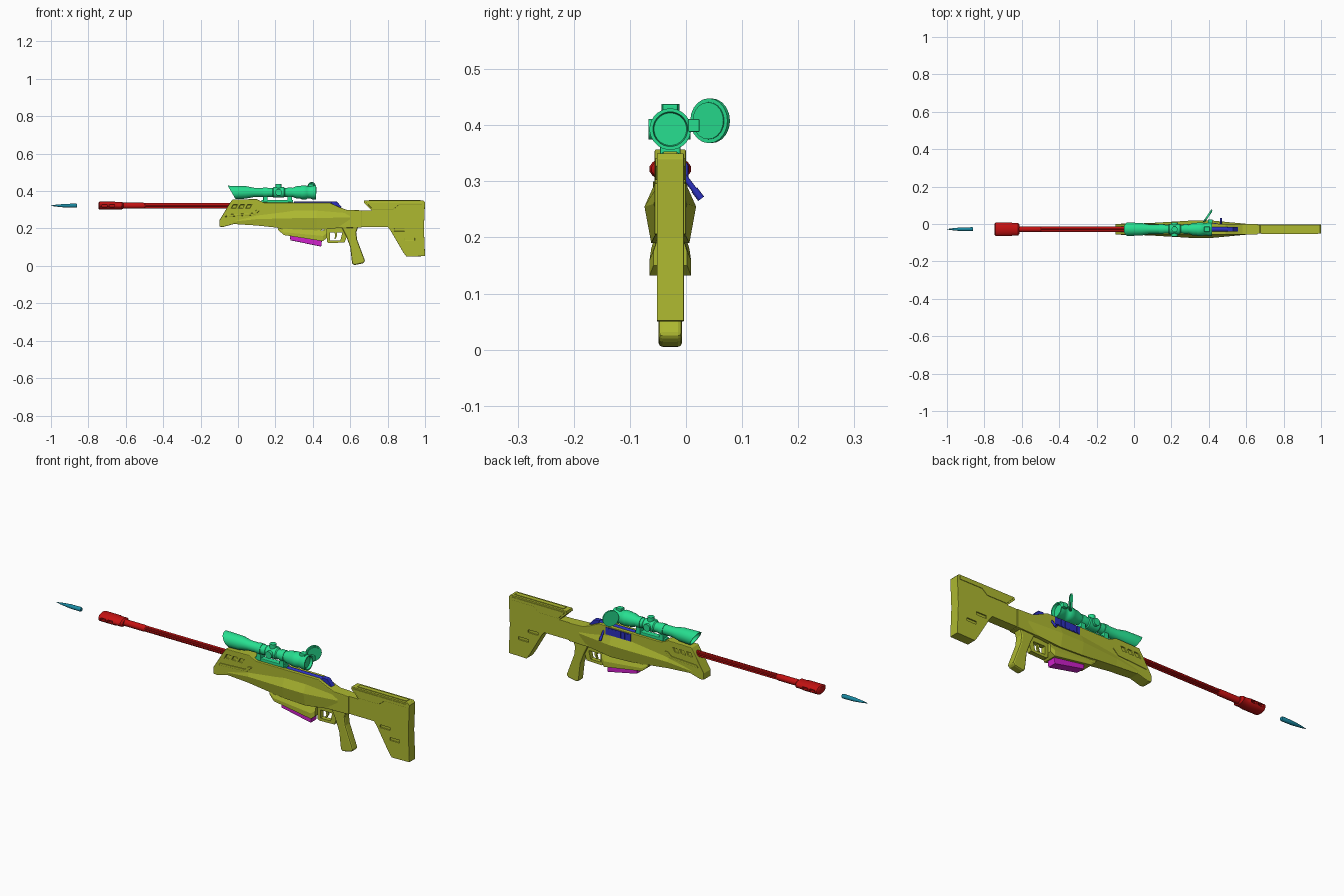
import bpy, bmesh, math
from mathutils import Vector

if "Cube" in bpy.data.objects:
    bpy.data.objects.remove(bpy.data.objects["Cube"])

CENTRE_Y = -0.028
AXIS_Z = 0.322
SCOPE_Z = 0.393


def material(name, r, g, b):
    m = bpy.data.materials.new(name)
    m.use_nodes = True
    m.diffuse_color = (r, g, b, 1)
    m.node_tree.nodes["Principled BSDF"].inputs["Base Color"].default_value = (r, g, b, 1)
    return m


olive = material("olive", 0.42, 0.48, 0.03)
green = material("sea green", 0.02, 0.74, 0.28)
red = material("red", 0.55, 0.006, 0.006)
blue = material("blue", 0.025, 0.03, 0.52)
magenta = material("magenta", 0.62, 0.015, 0.6)
teal = material("teal", 0.01, 0.25, 0.36)


def finish(name, bm, mat, smooth=None, bevel=0):
    bmesh.ops.recalc_face_normals(bm, faces=bm.faces)
    mesh = bpy.data.meshes.new(name)
    bm.to_mesh(mesh)
    bm.free()
    mesh.materials.append(mat)
    ob = bpy.data.objects.new(name, mesh)
    ob.location.y = CENTRE_Y
    bpy.context.collection.objects.link(ob)
    if bevel:
        mod = ob.modifiers.new("soft edges", "BEVEL")
        mod.width, mod.segments, mod.limit_method = bevel, 2, "ANGLE"
        mod.angle_limit = math.radians(40)
    if smooth:
        bpy.ops.object.select_all(action="DESELECT")
        ob.select_set(True)
        bpy.context.view_layer.objects.active = ob
        bpy.ops.object.shade_smooth_by_angle(angle=math.radians(smooth))
    return ob


def bridge(bm, rings):
    """Skin a row of equal closed rings and cap both ends."""
    rings = [[bm.verts.new(p) for p in ring] for ring in rings]
    n = len(rings[0])
    for a, b in zip(rings, rings[1:]):
        for i in range(n):
            bm.faces.new((a[i], a[(i + 1) % n], b[(i + 1) % n], b[i]))
    bm.faces.new(rings[0])
    bm.faces.new(rings[-1])


def extrude(name, outline, half, mat, bevel=0.0, y=0.0):
    """Side outline (x, z) given a thickness."""
    bm = bmesh.new()
    bridge(bm, [[(x, y + s * half, z) for x, z in outline] for s in (-1, 1)])
    return finish(name, bm, mat, bevel=bevel)


def box(name, x0, x1, z0, z1, half, mat, bevel=0.0, y=0.0):
    return extrude(name, [(x0, z0), (x1, z0), (x1, z1), (x0, z1)], half, mat, bevel, y)


def loft(name, sections, mat):
    """Cross-sections (half width, z) mirrored about the middle, placed along x."""
    bm = bmesh.new()
    bridge(bm, [[(x, w, z) for w, z in s] + [(x, -w, z) for w, z in reversed(s)]
                for x, s in sections])
    return finish(name, bm, mat)


def lathe(name, profile, z, mat, sides=20, wide=1.0, flute=0.0, slant=0.0):
    """Turn (x, radius) around an axis along x; slant shears the front rings."""
    bm = bmesh.new()
    rings = []
    for k, (x, r) in enumerate(profile):
        ring = []
        for i in range(sides):
            a = 2 * math.pi * (i + 0.5) / sides
            rad = r * (1 - flute * (i % 2))
            dz = rad * math.sin(a)
            ring.append((x - (slant * dz if k < 3 else 0), wide * rad * math.cos(a), z + dz))
        rings.append(ring)
    bridge(bm, rings)
    return finish(name, bm, mat, smooth=35)


def rod(name, a, b, r, mat, sides=16):
    a, b = Vector(a), Vector(b)
    bm = bmesh.new()
    bmesh.ops.create_cone(bm, cap_ends=True, segments=sides, radius1=r, radius2=r, depth=(b - a).length)
    rot = (b - a).to_track_quat("Z", "Y")
    for v in bm.verts:
        v.co = rot @ v.co + (a + b) / 2
    return finish(name, bm, mat, smooth=35)


def cut(target, cutters):
    for c in cutters:
        c.hide_render = True
        mod = target.modifiers.new("cut", "BOOLEAN")
        mod.object, mod.solver = c, "EXACT"
        bpy.ops.object.select_all(action="DESELECT")
        target.select_set(True)
        bpy.context.view_layer.objects.active = target
        bpy.ops.object.modifier_apply(modifier=mod.name)
        bpy.data.objects.remove(c)


# Loose round in front of the muzzle
lathe("round", [(-1, .0008), (-.975, .005), (-.94, .0085), (-.925, .01), (-.865, .011), (-.86, .009)],
      AXIS_Z, teal, 16)

# Muzzle brake with side ports, and the stepped fluted barrel
brake = lathe("muzzle_brake", [(-.745, .017), (-.74, .022), (-.66, .022), (-.65, .02), (-.62, .02), (-.612, .014)],
              AXIS_Z, red, 16, wide=1.72)
cut(brake, [box("port", x, x + .028, AXIS_Z - .007, AXIS_Z + .007, .012, red, y=s * .034)
            for x in (-.728, -.688) for s in (-1, 1)])
lathe("barrel_sleeve", [(-.63, .016), (-.505, .016), (-.495, .013)], AXIS_Z, red)
lathe("barrel", [(-.5, .0145), (0, .0145)], AXIS_Z, red, 24, flute=.15)

# Handguard and receiver
body = extrude("receiver", [(-.1, .21), (-.08, .208), (0, .23), (.16, .22), (.24, .195), (.66, .205), (.66, .297),
                            (.58, .3), (.54, .315), (.49, .338), (.14, .338), (.10, .357), (-.03, .355),
                            (-.05, .325), (-.1, .243)], .028, olive, .009)
cut(body, [extrude("vent", [(x, .308), (x + .022, .308), (x + .032, .327), (x + .01, .327)], .006, olive, y=s * .028)
           for x in (-.035, .003, .041) for s in (-1, 1)])
extrude("handguard_ridge", [(-.07, .262), (.09, .272), (.12, .3), (.1, .3), (.08, .282), (-.06, .275)],
        .031, olive, .002)
loft("receiver_bulge", [
    (-.04, [(.026, .245), (.028, .235), (.026, .225)]),
    (.1, [(.026, .275), (.034, .25), (.027, .216)]),
    (.3, [(.026, .3), (.046, .255), (.034, .195)]),
    (.42, [(.026, .3), (.046, .255), (.034, .19)]),
    (.6, [(.024, .29), (.029, .26), (.024, .21)])], olive)

# Magazine well and magazine
loft("magazine_well", [
    (.215, [(.024, .21), (.028, .2), (.028, .192)]),
    (.245, [(.026, .2), (.034, .18), (.034, .165)]),
    (.455, [(.026, .19), (.037, .16), (.037, .132)]),
    (.475, [(.022, .2), (.03, .175), (.03, .15)])], olive)
extrude("magazine", [(.275, .18), (.45, .15), (.445, .103), (.28, .137)], .023, magenta, .003)

# Trigger guard, trigger and grip
guard = extrude("trigger_guard", [(.475, .21), (.475, .128), (.485, .122), (.57, .125), (.6, .21)], .012, olive)
cut(guard, [extrude("hole", [(.492, .178), (.492, .137), (.548, .137), (.558, .178)], .05, olive)])
extrude("trigger", [(.515, .185), (.53, .185), (.53, .16), (.52, .143), (.514, .143), (.52, .16)], .005, olive)
extrude("grip", [(.55, .215), (.645, .215), (.632, .18), (.637, .14), (.68, .025), (.668, .014), (.622, .004),
                 (.61, .012), (.6, .1), (.578, .16)], .021, olive, .009)

# Shoulder stock with raised cheek piece
stock = extrude("stock", [(.58, .297), (.715, .297), (.672, .338), (.675, .35), (.99, .35), (1, .34), (.994, .2),
                          (1, .052), (.9, .05), (.882, .075), (.815, .19), (.8, .208), (.64, .208), (.58, .22)],
                .024, olive, .007)
cut(stock, [box("slot", x, x + .055, z, z + .014, .006, olive, y=s * .024)
            for x, z in ((.835, .185), (.89, .135)) for s in (-1, 1)])
extrude("cheek_piece", [(.682, .342), (.985, .342), (.985, .326), (.86, .326), (.83, .302), (.72, .302)],
        .0265, olive, .002)
box("comb_pad", .7, .975, .345, .353, .012, olive)

# Bolt, ejection port and handle
rod("bolt", (.3, 0, .33), (.5, 0, .33), .014, blue)
extrude("bolt_shroud", [(.5, .345), (.53, .343), (.556, .312), (.5, .312)], .013, blue, .002)
box("ejection_port", .31, .45, .297, .333, .004, blue, y=.027)
for i in range(6):
    box("port_rib", .32 + i * .022, .328 + i * .022, .3, .33, .0055, blue, y=.027)
rod("bolt_handle", (.465, .018, .318), (.465, .052, .273), .005, blue, 12)
rod("bolt_knob", (.465, .043, .285), (.465, .055, .269), .0065, blue, 12)

# Scope body with slanted hood
lathe("scope", [(.02, .026), (-.034, .031), (-.034, .036), (.04, .034), (.085, .025), (.185, .024), (.19, .028),
                (.245, .028), (.25, .024), (.29, .024), (.315, .034), (.335, .034), (.34, .037), (.365, .037),
                (.37, .034), (.39, .034), (.395, .037), (.418, .037), (.418, .031), (.405, .029)],
      SCOPE_Z, green, 24, slant=.58)
rod("elevation_turret", (.217, 0, SCOPE_Z), (.217, 0, .438), .016, green)
for s, reach in ((-1, .039), (1, .036)):
    rod("side_turret", (.217, 0, SCOPE_Z), (.217, s * reach, SCOPE_Z), .018, green)
box("eyepiece_lug", .375, .405, .42, .438, .014, green, .003)

# Scope mount
box("mount_rail", .125, .295, .333, .352, .015, green, .003)
for x in (.135, .265):
    box("mount_clamp", x, x + .024, .34, .372, .018, green, .003)
    lathe("scope_ring", [(x, .027), (x + .024, .027)], SCOPE_Z, green)

# Flipped-open eyepiece cover and its hinge
box("cover_hinge", .395, .42, SCOPE_Z - .005, SCOPE_Z + .018, .01, green, .002, y=.042)
hub = Vector((.394, .071, .408))
facing = Vector((.07, -.047, 0)).normalized()
rod("eyepiece_cover", hub - facing * .004, hub + facing * .004, .04, green, 20)
rod("cover_rim", hub, hub + facing * .007, .033, green, 20)
